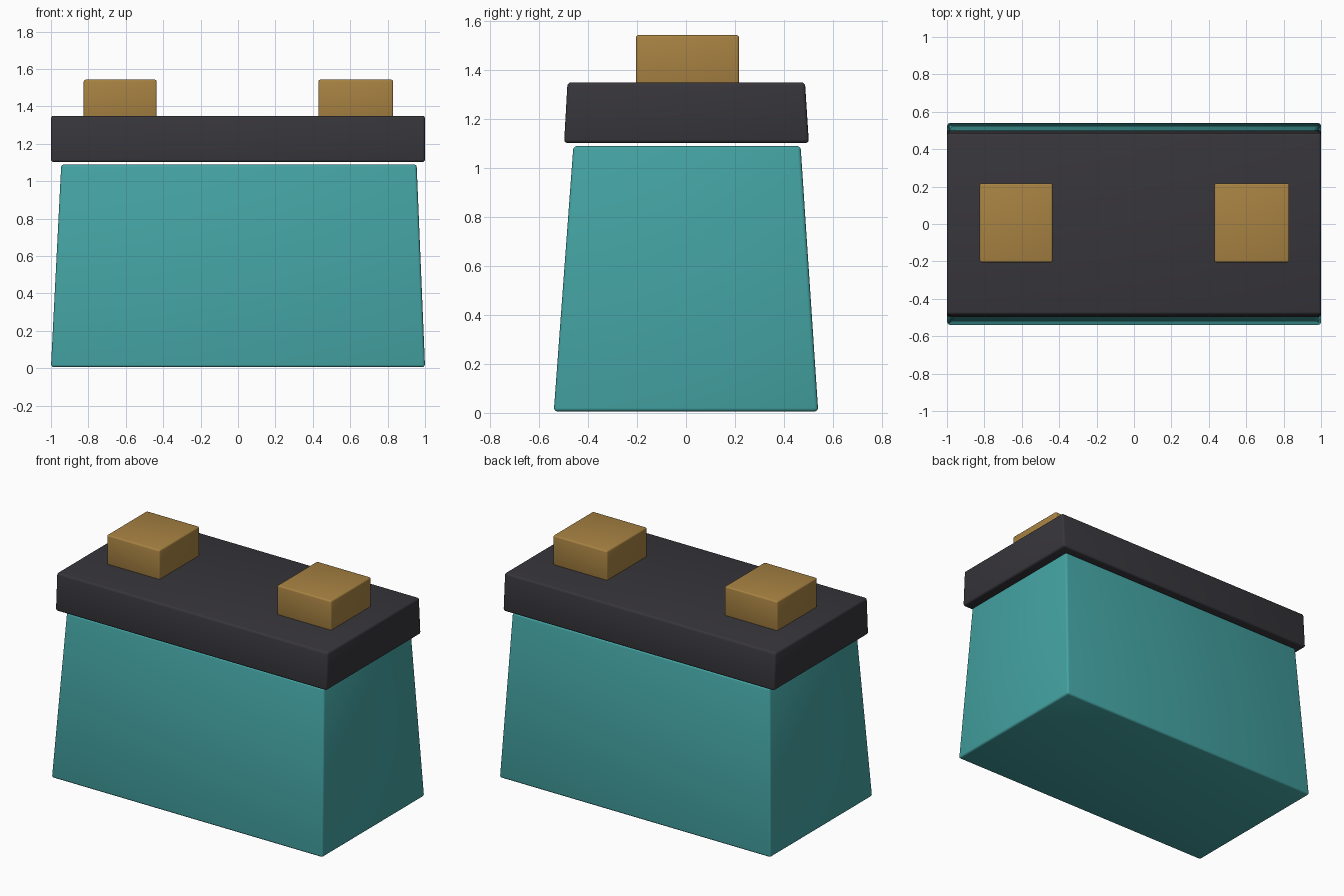
import bpy, bmesh

if "Cube" in bpy.data.objects:
    bpy.data.objects.remove(bpy.data.objects["Cube"])


def material(name, rgb):
    m = bpy.data.materials.new(name)
    m.diffuse_color = (*rgb, 1.0)
    m.use_nodes = True
    m.node_tree.nodes["Principled BSDF"].inputs["Base Color"].default_value = m.diffuse_color
    return m


teal = material("teal", (0.058, 0.365, 0.365))
charcoal = material("charcoal", (0.038, 0.036, 0.043))
brass = material("brass", (0.39, 0.225, 0.055))


def tapered_box(name, bottom, top, z0, z1, mat, bevel):
    """bottom and top are (x0, x1, y0, y1) rectangles"""
    bm = bmesh.new()
    rings = []
    for (x0, x1, y0, y1), z in ((bottom, z0), (top, z1)):
        rings.append([bm.verts.new((x, y, z)) for x, y in
                      ((x0, y0), (x1, y0), (x1, y1), (x0, y1))])
    low, high = rings
    bm.faces.new(low[::-1])
    bm.faces.new(high)
    for i in range(4):
        j = (i + 1) % 4
        bm.faces.new((low[i], low[j], high[j], high[i]))
    bmesh.ops.bevel(bm, geom=bm.edges[:], offset=bevel, segments=3,
                    profile=0.5, affect='EDGES')
    bmesh.ops.recalc_face_normals(bm, faces=bm.faces[:])
    me = bpy.data.meshes.new(name)
    bm.to_mesh(me)
    bm.free()
    me.materials.append(mat)
    ob = bpy.data.objects.new(name, me)
    bpy.context.collection.objects.link(ob)
    bpy.ops.object.select_all(action='DESELECT')
    ob.select_set(True)
    bpy.context.view_layer.objects.active = ob
    bpy.ops.object.shade_smooth_by_angle(angle=0.6)
    return ob


# Case, tapering towards the top
tapered_box("battery_case", (-1.0, 1.0, -0.54, 0.54),
            (-0.945, 0.955, -0.46, 0.468), 0.006, 1.09, teal, 0.014)

# Lid, floating just above the case
tapered_box("battery_lid", (-1.0, 1.0, -0.498, 0.502),
            (-1.0, 1.0, -0.484, 0.486), 1.102, 1.35, charcoal, 0.014)

# Terminals, slightly sunk into the lid
for side, x0, x1 in (("left", -0.825, -0.435), ("right", 0.43, 0.83)):
    r = (x0, x1, -0.205, 0.217)
    tapered_box(side + "_terminal", r, r, 1.335, 1.543, brass, 0.01)
